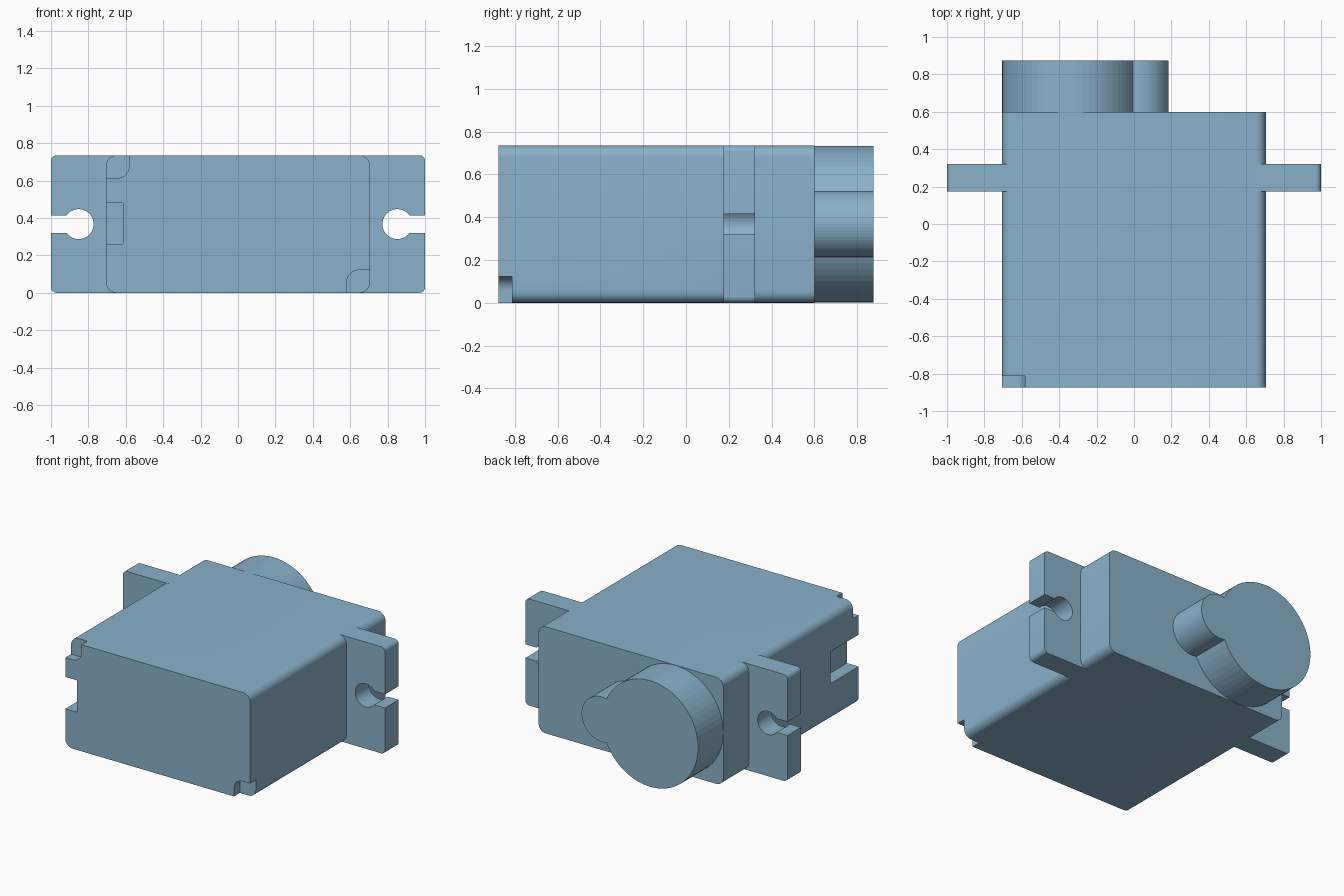
import bpy, bmesh
from math import sin, cos, asin, acos, radians, degrees

if "Cube" in bpy.data.objects:
    bpy.data.objects.remove(bpy.data.objects["Cube"])

H = 0.735        # body height
C = H / 2        # mid height
W = 0.705        # body half width

# Blue-grey plastic
plastic = bpy.data.materials.new("blue_grey_plastic")
plastic.diffuse_color = (0.25, 0.445, 0.60, 1)
plastic.use_nodes = True
plastic.node_tree.nodes["Principled BSDF"].inputs["Base Color"].default_value = plastic.diffuse_color


def arc(cx, cz, r, a0, a1, n):
    """Points (x, z) on an arc, angles in degrees."""
    return [(cx + r * cos(radians(a0 + (a1 - a0) * i / n)),
             cz + r * sin(radians(a0 + (a1 - a0) * i / n))) for i in range(n + 1)]


def extrude(name, profile, y0, y1):
    """Extrude an (x, z) outline along y into a closed solid."""
    bm = bmesh.new()
    face = bm.faces.new([bm.verts.new((x, y0, z)) for x, z in profile])
    geom = bmesh.ops.extrude_face_region(bm, geom=[face])["geom"]
    moved = [g for g in geom if isinstance(g, bmesh.types.BMVert)]
    bmesh.ops.translate(bm, verts=moved, vec=(0, y1 - y0, 0))
    bmesh.ops.recalc_face_normals(bm, faces=bm.faces)
    mesh = bpy.data.meshes.new(name)
    bm.to_mesh(mesh)
    bm.free()
    mesh.materials.append(plastic)
    obj = bpy.data.objects.new(name, mesh)
    bpy.context.collection.objects.link(obj)
    return obj


def activate(obj):
    bpy.ops.object.select_all(action='DESELECT')
    obj.select_set(True)
    bpy.context.view_layer.objects.active = obj


def cut(obj, cutter):
    mod = obj.modifiers.new("cut", 'BOOLEAN')
    mod.operation = 'DIFFERENCE'
    mod.solver = 'EXACT'
    mod.object = cutter
    activate(obj)
    bpy.ops.object.modifier_apply(modifier=mod.name)
    bpy.data.objects.remove(cutter)


def smooth(obj):
    activate(obj)
    bpy.ops.object.shade_smooth_by_angle(angle=radians(30))


# Case: rounded long edges, sharp front and back
r = 0.055
outline = (arc(W - r, r, r, -90, 0, 8) + arc(W - r, H - r, r, 0, 90, 8)
           + arc(-W + r, H - r, r, 90, 180, 8) + arc(-W + r, r, r, 180, 270, 8))
case = extrude("case", outline, -0.875, 0.6)

# Screw recesses in two opposite front corners
recess = ([(-0.8, H + 0.1), (-0.8, 0.613)]
          + arc(-0.647, 0.678, 0.065, -90, 0, 10) + [(-0.582, H + 0.1)])
for pts in (recess, [(-x, H - z) for x, z in recess]):
    cut(case, extrude("recess_cutter", pts, -1.0, -0.812))

# Cable slot in the left front edge
cut(case, extrude("cable_cutter",
                  [(-0.8, 0.26), (-0.615, 0.26), (-0.615, 0.48), (-0.8, 0.48)],
                  -1.0, -0.57))
smooth(case)

# Mounting ears with open keyholes, mirrored left and right
hole, half = 0.08, 0.047
a = degrees(asin(half / hole))
ear = ([(W - r, 0)] + arc(0.97, 0.03, 0.03, -90, 0, 6) + [(1.0, C - half)]
       + arc(0.852, C, hole, 360 - a, a, 40)
       + [(1.0, C + half)] + arc(0.97, H - 0.03, 0.03, 0, 90, 6) + [(W - r, H)])
ears = extrude("mounting_ears", ear, 0.175, 0.322)
ears.modifiers.new("mirror", 'MIRROR').use_axis = (True, False, False)
activate(ears)
bpy.ops.object.modifier_apply(modifier="mirror")
smooth(ears)

# Gear housing: large disc merged with a smaller one, finely faceted
R, s, cx, sx = 0.366, 0.155, -0.339, 0.029
d = sx - cx
big = degrees(acos((d * d + R * R - s * s) / (2 * d * R)))
small = 180 - degrees(acos((d * d + s * s - R * R) / (2 * d * s)))
housing = extrude("gear_housing",
                  arc(cx, C, R, big, 360 - big, 56)
                  + arc(sx, C, s, -small, small, 36)[1:-1],
                  0.6, 0.875)
